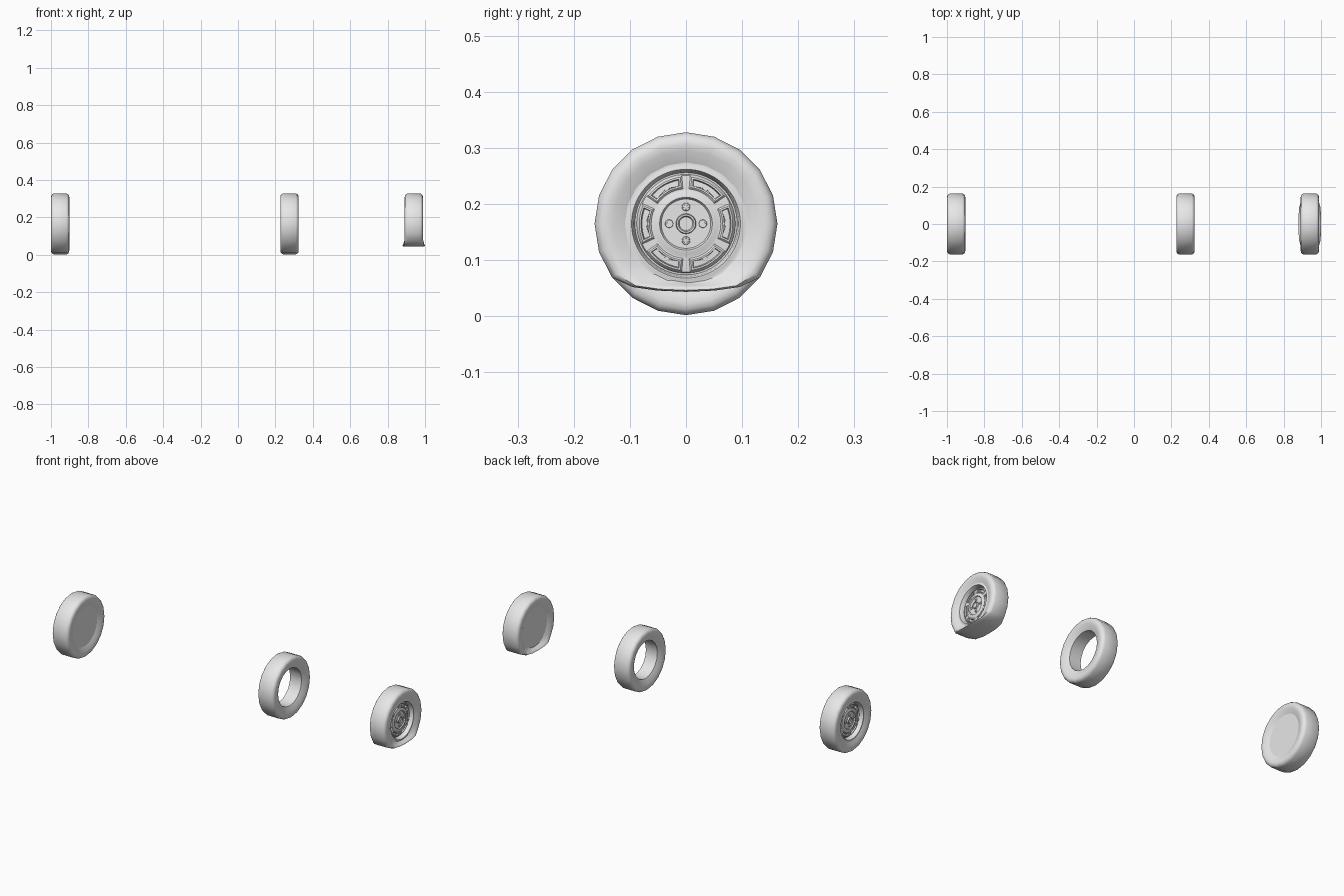
import bpy, bmesh, math
from mathutils import Vector, Matrix

cube = bpy.data.objects.get("Cube")
if cube:
    bpy.data.objects.remove(cube, do_unlink=True)

GREY = (0.8, 0.8, 0.8, 1)
mat = bpy.data.materials.new("plain_grey")
mat.use_nodes = True
mat.diffuse_color = GREY
mat.node_tree.nodes["Principled BSDF"].inputs["Base Color"].default_value = GREY

CENTRE_Z = 0.165


def lathe(profile, steps, closed):
    """Turn (x, radius) points around the x axis."""
    bm = bmesh.new()
    vs = [bm.verts.new((x, 0, r)) for x, r in profile]
    pairs = list(zip(vs, vs[1:])) + ([(vs[-1], vs[0])] if closed else [])
    es = [bm.edges.new(p) for p in pairs]
    bmesh.ops.spin(bm, geom=vs + es, cent=(0, 0, 0), axis=(1, 0, 0),
                   angle=math.tau, steps=steps)
    bmesh.ops.remove_doubles(bm, verts=bm.verts[:], dist=1e-5)
    bmesh.ops.recalc_face_normals(bm, faces=bm.faces[:])
    bm.normal_update()
    return bm


def place(bm, name, x, angle, flip=False):
    """Finish a part, smooth it and set it on its axle position."""
    if flip:
        bmesh.ops.transform(bm, matrix=Matrix.Rotation(math.pi, 4, 'Z'), verts=bm.verts[:])
    mesh = bpy.data.meshes.new(name)
    bm.to_mesh(mesh)
    bm.free()
    mesh.materials.append(mat)
    ob = bpy.data.objects.new(name, mesh)
    bpy.context.collection.objects.link(ob)
    ob.location = (x, 0, CENTRE_Z)
    bpy.ops.object.select_all(action='DESELECT')
    ob.select_set(True)
    bpy.context.view_layer.objects.active = ob
    bpy.ops.object.shade_smooth_by_angle(angle=math.radians(angle))
    return ob


def tyre(name, x, flat=False):
    half = [(0.034, 0.1), (0.036, 0.104), (0.041, 0.115), (0.046, 0.13), (0.049, 0.142),
            (0.047, 0.153), (0.042, 0.159), (0.034, 0.163)]
    profile = half + [(-px, r) for px, r in reversed(half)]
    bm = lathe(profile, 20, True)
    if flat:
        # squash the contact patch and let the sidewalls bulge
        for v in bm.verts:
            z = v.co.z + CENTRE_Z
            if z < 0.06:
                v.co.z = 0.043 + z * 0.28 - CENTRE_Z
                squash = min(1, (0.06 - z) / 0.025)
                side = math.copysign(1, v.co.x)
                v.co.x += side * 0.013 * squash
                v.co.x = max(-0.06, min(0.06, v.co.x))
    place(bm, name, x, 40)


def rim(name, x, flip=False):
    # pressed disc, outer lip, barrel and plain back
    profile = [(0.026, 0), (0.026, 0.012), (0.030, 0.014), (0.030, 0.017), (0.022, 0.018),
               (0.022, 0.044), (0.027, 0.047), (0.027, 0.051), (0.023, 0.058),
               (0.023, 0.062), (0.021, 0.086), (0.016, 0.088), (0.016, 0.091),
               (0.034, 0.094), (0.040, 0.097), (0.040, 0.1), (0.038, 0.104),
               (0.0385, 0.109), (0.03, 0.109), (0.028, 0.097), (-0.028, 0.097),
               (-0.037, 0.106), (-0.037, 0)]
    bm = lathe(profile, 72, False)

    # six slots with raised borders
    slots = []
    for f in bm.faces:
        c = f.calc_center_median()
        a = math.degrees(math.atan2(c.z, c.y)) % 60
        if c.x > 0 and 0.064 < math.hypot(c.y, c.z) < 0.085 and min(a, 60 - a) < 24:
            slots.append(f)
    bmesh.ops.inset_region(bm, faces=slots, thickness=0.003, depth=0.003,
                           use_even_offset=True)
    bm.normal_update()
    bmesh.ops.inset_region(bm, faces=slots, thickness=0.003, depth=0,
                           use_even_offset=True)
    bm.normal_update()
    bmesh.ops.inset_region(bm, faces=slots, thickness=0.001, depth=-0.01,
                           use_even_offset=True)

    # four wheel bolts with stepped heads
    for i in range(4):
        a = i * math.pi / 2
        for radius, depth in ((0.008, 0.006), (0.005, 0.010)):
            m = (Matrix.Translation((0.022, 0.03 * math.cos(a), 0.03 * math.sin(a)))
                 @ Matrix.Rotation(math.pi / 2, 4, 'Y'))
            bmesh.ops.create_cone(bm, cap_ends=True, segments=16, radius1=radius,
                                  radius2=radius * 0.85, depth=depth, matrix=m)
    place(bm, name, x, 35, flip)


# complete wheel facing right, bare tyre, and wheel with a flat tyre
tyre("round_tyre", -0.951)
rim("round_tyre_rim", -0.951, flip=True)
tyre("bare_tyre", 0.275)
tyre("flat_tyre", 0.94, flat=True)
rim("flat_tyre_rim", 0.94)
